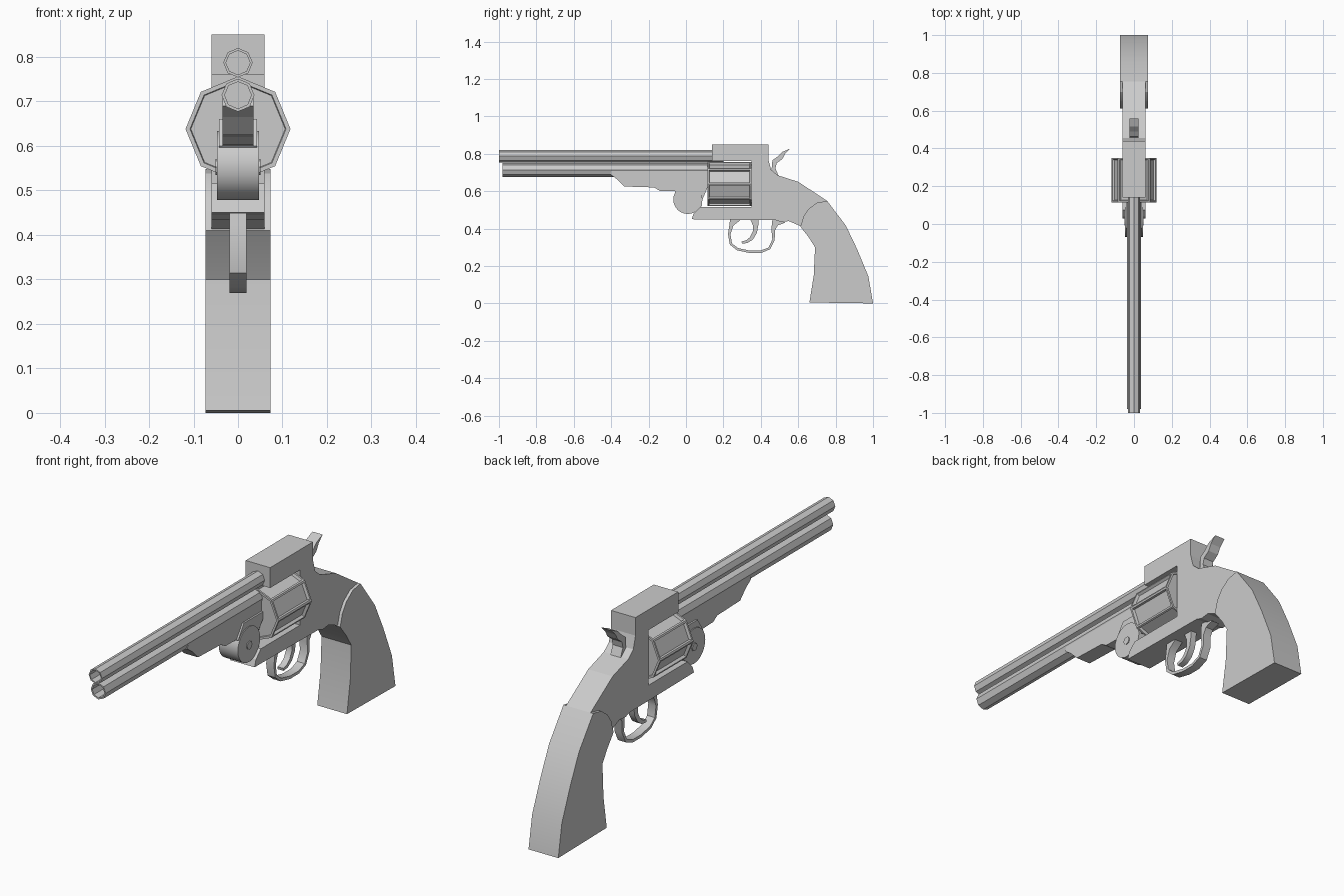
import bpy, bmesh, math
from mathutils import Vector

if "Cube" in bpy.data.objects:
    bpy.data.objects.remove(bpy.data.objects["Cube"])


def finish(name, bm, angle=None):
    bmesh.ops.recalc_face_normals(bm, faces=bm.faces[:])
    me = bpy.data.meshes.new(name)
    bm.to_mesh(me)
    bm.free()
    ob = bpy.data.objects.new(name, me)
    bpy.context.collection.objects.link(ob)
    if angle:
        bpy.ops.object.select_all(action='DESELECT')
        ob.select_set(True)
        bpy.context.view_layer.objects.active = ob
        bpy.ops.object.shade_smooth_by_angle(angle=math.radians(angle))
    return ob


def prism(name, pts, half, angle=None):
    """Side profile of (y, z) points, extruded evenly across x."""
    bm = bmesh.new()
    a = [bm.verts.new((-half, y, z)) for y, z in pts]
    b = [bm.verts.new((half, y, z)) for y, z in pts]
    n = len(pts)
    bm.faces.new(a)
    bm.faces.new(b[::-1])
    for i in range(n):
        j = (i + 1) % n
        bm.faces.new((a[i], a[j], b[j], b[i]))
    return finish(name, bm, angle)


def ribbon(name, path, thick, half):
    """Bent strip following a (y, z) path, with a thickness per point."""
    p = [Vector(q) for q in path]
    left, right = [], []
    for i, q in enumerate(p):
        d = (p[min(i + 1, len(p) - 1)] - p[max(i - 1, 0)]).normalized()
        off = Vector((-d.y, d.x)) * thick[i] / 2
        left.append(tuple(q + off))
        right.append(tuple(q - off))
    return prism(name, left + right[::-1], half, 35)


def lathe(name, rings, z, n=8, angle=None):
    """Rings of (y, radius) around an axis along y at height z, capped."""
    bm = bmesh.new()
    loops = [[bm.verts.new((r * math.cos(2 * math.pi * i / n), y,
                            z + r * math.sin(2 * math.pi * i / n)))
              for i in range(n)] for y, r in rings]
    for a, b in zip(loops, loops[1:]):
        for i in range(n):
            j = (i + 1) % n
            bm.faces.new((a[i], a[j], b[j], b[i]))
    bm.faces.new(loops[0])
    bm.faces.new(loops[-1])
    return finish(name, bm, angle)


def circle(cy, cz, r, n):
    return [(cy + r * math.cos(2 * math.pi * i / n),
             cz + r * math.sin(2 * math.pi * i / n)) for i in range(n)]


# Two hollow octagonal barrels
lathe("upper_barrel", [(-0.85, 0.027), (-1, 0.027), (-1, 0.033), (0.2, 0.033)], 0.787)
lathe("lower_barrel", [(-0.83, 0.030), (-0.98, 0.030), (-0.98, 0.037), (0.12, 0.037)], 0.714)

# Frame: top block, rear wall and lower strap around the open window
prism("frame", [
    (0.14, 0.76), (0.14, 0.85), (0.44, 0.85), (0.44, 0.77), (0.455, 0.715),
    (0.49, 0.685), (0.60, 0.65), (0.755, 0.548), (0.74, 0.44), (0.62, 0.41),
    (0.55, 0.44), (0.51, 0.435), (0.48, 0.445), (0.03, 0.45),
    (0.04, 0.48), (0.075, 0.515), (0.35, 0.515), (0.35, 0.76)], 0.06)

# Grip
prism("grip", [
    (0.66, 0.005), (1.0, 0.0), (0.975, 0.145), (0.915, 0.29), (0.855, 0.415),
    (0.755, 0.548), (0.70, 0.538), (0.655, 0.505), (0.628, 0.465), (0.612, 0.41),
    (0.655, 0.355), (0.69, 0.30), (0.683, 0.15)], 0.073, 25)

# Cylinder with recessed panels
bm = bmesh.new()
n, R = 8, 0.118
ends = [[bm.verts.new((R * math.cos(k * math.pi / 4), y, 0.638 + R * math.sin(k * math.pi / 4)))
         for k in range(n)] for y in (0.115, 0.35)]
sides = [bm.faces.new((ends[0][k], ends[0][(k + 1) % n], ends[1][(k + 1) % n], ends[1][k]))
         for k in range(n)]
caps = [bm.faces.new(e) for e in ends]
bmesh.ops.recalc_face_normals(bm, faces=bm.faces[:])
bmesh.ops.inset_individual(bm, faces=sides, thickness=0.011, depth=0)
bmesh.ops.inset_individual(bm, faces=sides, thickness=0.005, depth=-0.012)
bmesh.ops.inset_individual(bm, faces=caps, thickness=0.010, depth=0)
bmesh.ops.inset_individual(bm, faces=caps, thickness=0.002, depth=-0.005)
finish("cylinder", bm)

# Under-barrel lug, hinge knuckle and hinge pin
prism("barrel_lug", [
    (-0.405, 0.69), (-0.37, 0.665), (-0.33, 0.625), (-0.17, 0.62), (-0.14, 0.602),
    (-0.06, 0.60), (0.0, 0.56), (0.09, 0.56), (0.115, 0.62), (0.115, 0.71),
    (-0.40, 0.71)], 0.035)
prism("hinge_web", [
    (-0.06, 0.60), (0.02, 0.50), (0.085, 0.52), (0.085, 0.59), (0.115, 0.63),
    (0.115, 0.66), (-0.02, 0.66)], 0.043)
prism("hinge_knuckle", circle(0.01, 0.556, 0.078, 24), 0.047, 30)
prism("hinge_pin", circle(0.01, 0.553, 0.018, 8), 0.051)

# Hammer
prism("hammer", [
    (0.558, 0.828), (0.515, 0.81), (0.49, 0.785), (0.462, 0.765), (0.455, 0.69),
    (0.50, 0.67), (0.478, 0.722), (0.485, 0.75), (0.515, 0.772), (0.53, 0.80)], 0.025)

# Trigger guard and trigger
ribbon("trigger_guard", [
    (0.265, 0.46), (0.243, 0.42), (0.231, 0.37), (0.24, 0.318), (0.275, 0.29),
    (0.34, 0.276), (0.40, 0.276), (0.445, 0.294), (0.468, 0.34), (0.466, 0.39),
    (0.475, 0.425), (0.50, 0.455)],
    [0.06, 0.022, 0.013, 0.013, 0.013, 0.013, 0.013, 0.013, 0.013, 0.018, 0.035, 0.075], 0.019)
ribbon("trigger", [
    (0.365, 0.46), (0.372, 0.42), (0.368, 0.38), (0.35, 0.348), (0.325, 0.33), (0.298, 0.325)],
    [0.05, 0.03, 0.023, 0.02, 0.016, 0.012], 0.014)
